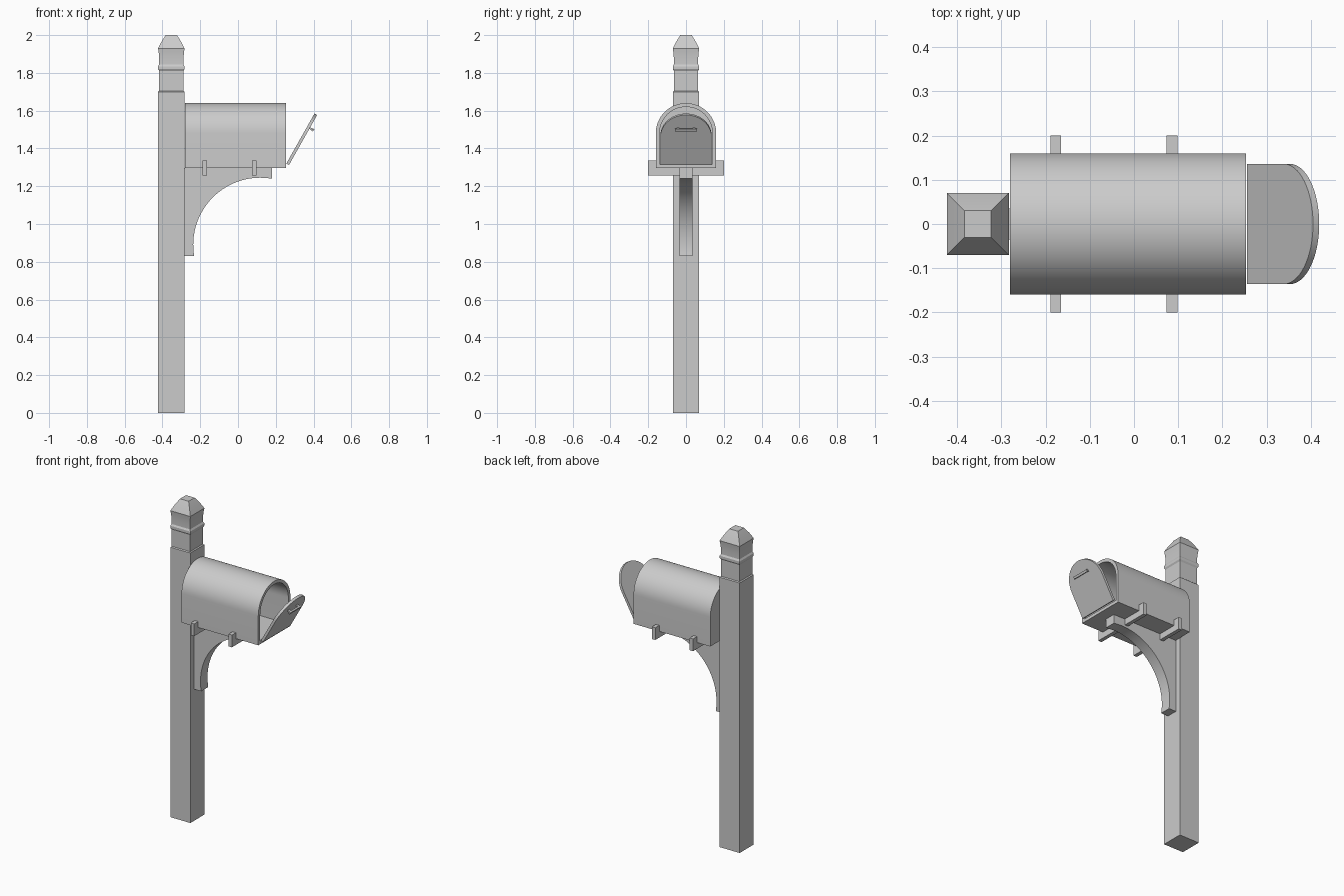
import bpy
import bmesh
from math import cos, sin, pi, sqrt
from mathutils import Vector

old = bpy.data.objects.get("Cube")
if old:
    bpy.data.objects.remove(old, do_unlink=True)

grey = bpy.data.materials.new("plain grey")
grey.use_nodes = True
grey.diffuse_color = (0.6, 0.6, 0.6, 1)
grey.node_tree.nodes["Principled BSDF"].inputs["Base Color"].default_value = (0.6, 0.6, 0.6, 1)


def loft(name, rings):
    """Skin a list of matching rings and close both ends."""
    bm = bmesh.new()
    loops = [[bm.verts.new(p) for p in ring] for ring in rings]
    n = len(loops[0])
    for a, b in zip(loops, loops[1:]):
        for i in range(n):
            j = (i + 1) % n
            bm.faces.new((a[i], a[j], b[j], b[i]))
    bm.faces.new(loops[0][::-1])
    bm.faces.new(loops[-1])
    bmesh.ops.recalc_face_normals(bm, faces=bm.faces[:])
    mesh = bpy.data.meshes.new(name)
    bm.to_mesh(mesh)
    bm.free()
    obj = bpy.data.objects.new(name, mesh)
    bpy.context.collection.objects.link(obj)
    mesh.materials.append(grey)
    bpy.ops.object.select_all(action='DESELECT')
    obj.select_set(True)
    bpy.context.view_layer.objects.active = obj
    bpy.ops.object.shade_smooth_by_angle(angle=pi / 6)
    return obj


def square(half, z, x):
    return [(x + sx * half, sy * half, z) for sx, sy in ((-1, -1), (1, -1), (1, 1), (-1, 1))]


def block(name, x0, x1, y0, y1, z0, z1):
    return loft(name, [[(x0, y0, z), (x1, y0, z), (x1, y1, z), (x0, y1, z)] for z in (z0, z1)])


def arch(half, height, steps=32):
    """Round-topped outline as (y, height) pairs, starting on the floor."""
    spring = height - half
    curve = [(half * cos(pi * i / steps), spring + half * sin(pi * i / steps))
             for i in range(steps + 1)]
    return [(half, 0)] + curve + [(-half, 0)]


# Post with turned neck and tapered cap
POST_X = -0.353
profile = [(0.07, 0), (0.07, 1.70), (0.064, 1.705), (0.064, 1.81), (0.07, 1.82),
           (0.07, 1.835), (0.064, 1.845), (0.064, 1.875), (0.067, 1.91),
           (0.07, 1.93), (0.052, 1.965), (0.03, 2.0)]
loft("post", [square(half, z, POST_X) for half, z in profile])

# Hollow round-topped box, open at the door end
BACK, FRONT, FLOOR, WALL = -0.281, 0.253, 1.297, 0.02
outer = arch(0.16, 0.343)
inner = [(y, z + WALL) for y, z in arch(0.16 - WALL, 0.343 - 2 * WALL)]
loft("mailbox", [[(x, y, FLOOR + z) for y, z in outline] for x, outline in
                 ((BACK, outer), (FRONT, outer), (FRONT, inner), (BACK + WALL, inner))])

# Door, hinged at its lower edge and tipped open
HINGE = Vector((0.256, 0, 1.32))
UP = Vector((0.49, 0, 0.872))
OUT = Vector((0.872, 0, -0.49))


def on_door(y, up, out):
    return HINGE + UP * up + OUT * out + Vector((0, y, 0))


def door_block(name, y0, y1, up0, up1, out0, out1):
    return loft(name, [[on_door(y, u, o) for u, o in
                        ((up0, out0), (up1, out0), (up1, out1), (up0, out1))] for y in (y0, y1)])


loft("door", [[on_door(y, z, out) for y, z in arch(0.136, 0.304)] for out in (0, 0.016)])

# Door handle: a bar on two short studs
door_block("handle_bar", -0.058, 0.058, 0.217, 0.231, 0.03, 0.04)
for side, y in (("right", -0.042), ("left", 0.042)):
    door_block("handle_stud_" + side, y - 0.006, y + 0.006, 0.219, 0.229, 0.016, 0.031)

# Curved support bracket below the box
CX, CZ, R = 0.118, 0.89, 0.355
BOTTOM, TIP = 0.83, 0.18
start = pi + math_angle if (math_angle := 0.17) else pi
end = pi / 2 - 0.175
curve = [(CX + R * cos(start + (end - start) * i / 32),
          CZ + R * sin(start + (end - start) * i / 32)) for i in range(33)]
outline = [(-0.284, FLOOR), (-0.284, BOTTOM)] + curve + [(TIP, FLOOR)]
loft("support_bracket", [[(x, y, z) for x, z in outline] for y in (-0.035, 0.035)])

# Two cross straps with upturned ends that cradle the box
strap = [(-0.2, 1.335), (-0.2, 1.258), (0.2, 1.258), (0.2, 1.335),
         (0.16, 1.335), (0.16, FLOOR), (-0.16, FLOOR), (-0.16, 1.335)]
for name, x in (("back_strap", -0.177), ("front_strap", 0.086)):
    loft(name, [[(x + dx, y, z) for y, z in strap] for dx in (-0.012, 0.012)])
